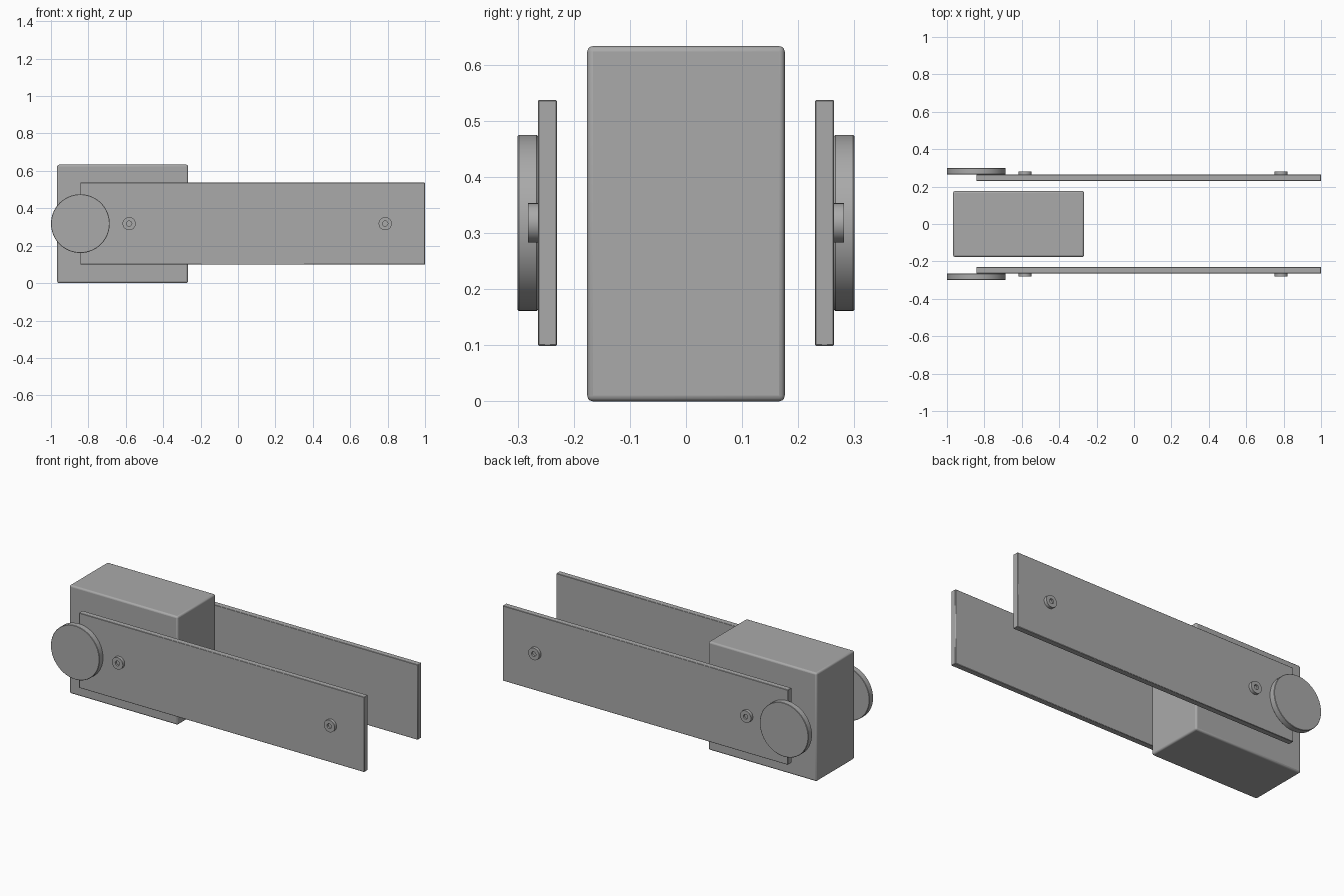
import bpy, bmesh
from math import pi
from mathutils import Matrix, Vector

cube = bpy.data.objects.get("Cube")
if cube:
    bpy.data.objects.remove(cube, do_unlink=True)

grey = bpy.data.materials.new("plain grey")
grey.use_nodes = True
colour = (0.4, 0.4, 0.4, 1)
grey.diffuse_color = colour
grey.node_tree.nodes["Principled BSDF"].inputs["Base Color"].default_value = colour

AXIS_Z = 0.318   # height of the roller and screw axes
PLATE_IN, PLATE_OUT = 0.23, 0.264


def finish(bm, name, bevel=0.0, segments=1):
    """Turn a bmesh into a grey object with softened edges."""
    bmesh.ops.recalc_face_normals(bm, faces=bm.faces)
    mesh = bpy.data.meshes.new(name)
    bm.to_mesh(mesh)
    bm.free()
    mesh.materials.append(grey)
    obj = bpy.data.objects.new(name, mesh)
    bpy.context.collection.objects.link(obj)
    if bevel:
        mod = obj.modifiers.new("Soft edges", "BEVEL")
        mod.width, mod.segments = bevel, segments
        mod.limit_method = "ANGLE"
    bpy.ops.object.select_all(action="DESELECT")
    obj.select_set(True)
    bpy.context.view_layer.objects.active = obj
    bpy.ops.object.shade_smooth_by_angle(angle=pi / 6)
    return obj


def box(name, low, high, bevel, segments=1):
    low, high = Vector(low), Vector(high)
    bm = bmesh.new()
    bmesh.ops.create_cube(bm, size=1, matrix=Matrix.Translation((low + high) / 2)
                          @ Matrix.Diagonal((*(high - low), 1)))
    return finish(bm, name, bevel, segments)


def disc(name, x, side, inner, outer, radius, bevel=0.0, socket=0.0):
    """Cylinder across y, with an optional round socket in its outer face."""
    bm = bmesh.new()
    place = (Matrix.Translation((x, side * (inner + outer) / 2, AXIS_Z))
             @ Matrix.Rotation(pi / 2, 4, "X"))
    bmesh.ops.create_cone(bm, cap_ends=True, segments=64, radius1=radius,
                          radius2=radius, depth=outer - inner, matrix=place)
    if socket:
        cap = max(bm.faces, key=lambda f: side * f.calc_center_median().y)
        bmesh.ops.inset_region(bm, faces=[cap], thickness=radius - socket)
        hole = bmesh.ops.extrude_discrete_faces(bm, faces=[cap])["faces"][0]
        bmesh.ops.translate(bm, verts=hole.verts,
                            vec=(0, -side * (outer - inner) * 0.6, 0))
    return finish(bm, name, bevel)


# Central block
box("block", (-0.967, -0.176, 0), (-0.267, 0.176, 0.633), 0.01, 3)

# Side plates, each with a roller disc and two socket screws
for label, side in (("front", -1), ("back", 1)):
    ys = sorted((side * PLATE_IN, side * PLATE_OUT))
    box(label + "_plate", (-0.843, ys[0], 0.099), (1, ys[1], 0.537), 0.002)
    disc(label + "_roller", -0.843, side, PLATE_OUT, 0.3, 0.157, bevel=0.002)
    for end, x in (("near", -0.582), ("far", 0.787)):
        disc(f"{label}_{end}_screw", x, side, PLATE_OUT, 0.282, 0.035, socket=0.014)
